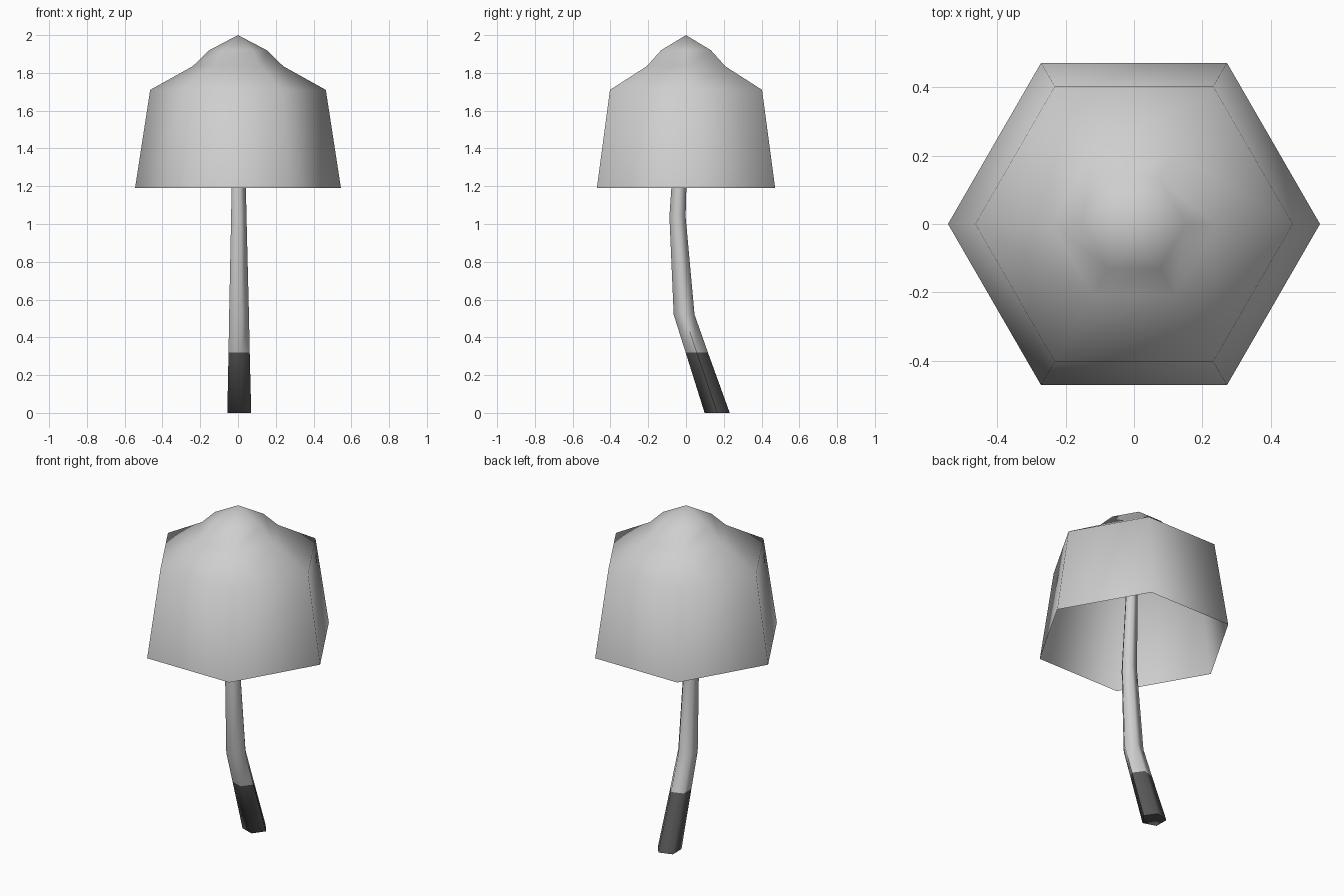
import bpy
import bmesh
from math import cos, sin, tau

cube = bpy.data.objects.get("Cube")
if cube:
    bpy.data.objects.remove(cube, do_unlink=True)


def material(name, value):
    mat = bpy.data.materials.new(name)
    mat.use_nodes = True
    colour = (value, value, value, 1)
    mat.diffuse_color = colour
    mat.node_tree.nodes["Principled BSDF"].inputs["Base Color"].default_value = colour
    return mat


def loft(name, sides, rings, mats, bottom=False, tip=None, dark_below=None):
    """Bridge polygon rings (y, z, radius) from bottom to top."""
    bm = bmesh.new()
    loops = [[bm.verts.new((r * cos(tau * i / sides), y + r * sin(tau * i / sides), z))
              for i in range(sides)] for y, z, r in rings]
    for low, high in zip(loops, loops[1:]):
        for i in range(sides):
            j = (i + 1) % sides
            bm.faces.new((low[i], low[j], high[j], high[i]))
    if bottom:
        bm.faces.new(loops[0][::-1])
    if tip:
        apex = bm.verts.new(tip)
        for i in range(sides):
            bm.faces.new((loops[-1][i], loops[-1][(i + 1) % sides], apex))
    for face in bm.faces:
        face.smooth = True
        if dark_below and face.calc_center_median().z < dark_below:
            face.material_index = 1
    mesh = bpy.data.meshes.new(name)
    bm.to_mesh(mesh)
    bm.free()
    for mat in mats:
        mesh.materials.append(mat)
    obj = bpy.data.objects.new(name, mesh)
    bpy.context.collection.objects.link(obj)
    return obj


pale = material("pale grey", 0.62)
dark = material("dark grey", 0.1)

# Hollow six-sided cap with a knobbed crown
loft("cap", 6, [(0, 1.19, 0.545), (0, 1.71, 0.465), (0, 1.835, 0.24), (0, 1.92, 0.152)],
     [pale], tip=(0, 0, 2))

# Bent five-sided stem with a dark foot
stem = loft("stem", 5, [(0.165, 0, 0.07), (0.057, 0.32, 0.062), (-0.01, 0.52, 0.058),
                        (-0.045, 1.04, 0.045), (-0.02, 1.56, 0.034), (0, 1.84, 0.028)],
            [pale, dark], bottom=True, dark_below=0.32)

# Crisp edge around the foot's underside
bpy.context.view_layer.objects.active = stem
stem.select_set(True)
bpy.ops.object.shade_smooth_by_angle(angle=1.3)
